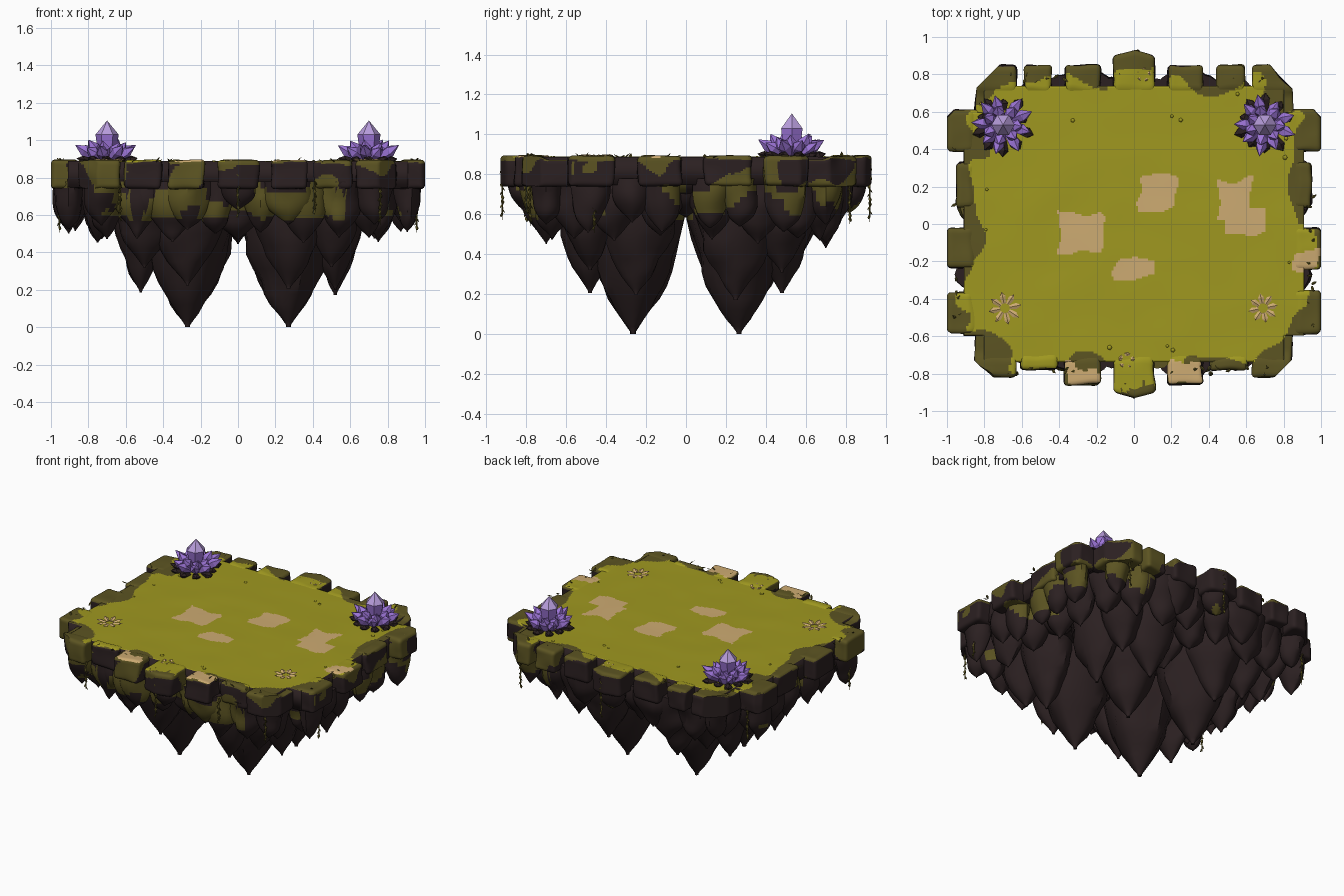
import bpy, bmesh, math, random
from mathutils import Vector, noise

if "Cube" in bpy.data.objects:
    bpy.data.objects.remove(bpy.data.objects["Cube"])

random.seed(4)


def material(name, hexcode):
    m = bpy.data.materials.new(name)
    c = [int(hexcode[i:i + 2], 16) / 255 for i in (0, 2, 4)]
    m.diffuse_color = [((v + .055) / 1.055) ** 2.4 if v > .04 else v / 12.92 for v in c] + [1]
    m.use_nodes = True
    m.node_tree.nodes["Principled BSDF"].inputs["Base Color"].default_value = m.diffuse_color
    return m


GRASS, MOSS, TAN, ROCK = range(4)
LAND = [material("grass", "9f9820"), material("moss", "5c5422"),
        material("bare earth", "cdab72"), material("dark rock", "2b2021")]
CRYSTAL = [material("crystal purple", "9c74d6"), material("crystal pale", "b89ddc")]


def finish(bm, name, mats, angle=None):
    me = bpy.data.meshes.new(name)
    bm.to_mesh(me)
    bm.free()
    ob = bpy.data.objects.new(name, me)
    bpy.context.collection.objects.link(ob)
    for m in mats:
        me.materials.append(m)
    if angle:
        bpy.ops.object.select_all(action='DESELECT')
        ob.select_set(True)
        bpy.context.view_layer.objects.active = ob
        bpy.ops.object.shade_smooth_by_angle(angle=math.radians(angle))
    return ob


def wob(x, y, z=0, s=5):
    return noise.noise(Vector((x * s + 3.3, y * s + 7.1, z * s + 1.7)))


# colour rules: bare earth patches (centre x, y, half sizes), then grass, moss towards the rim
PATCHES = [(-.29, -.04, .105, .1), (.14, .16, .1, .08), (.53, .13, .08, .1), (.6, .02, .1, .06),
           (.02, -.23, .11, .05), (-.28, -.81, .08, .05), (.28, -.79, .09, .06), (.92, -.19, .06, .04)]


def top_colour(x, y):
    for cx, cy, hx, hy in PATCHES:
        if max(abs(x - cx) - hx, abs(y - cy) - hy) + .05 * wob(x, y, 0, 9) < 0:
            return TAN
    reach = .85 + (.1 if x > 0 and y < 0 else 0)
    edge = max(abs(x) - reach, abs(y) - .75, (abs(x) + abs(y) - 1.4) * .7)
    if abs(x) < .14:
        edge -= .12
    return GRASS if edge + .13 * wob(x, y) < 0 else MOSS


def paint(bm):
    bm.normal_update()
    for f in bm.faces:
        c = f.calc_center_median()
        n = wob(c.x, c.y, c.z, 4)
        if f.normal.z > .6 and c.z > .84:
            f.material_index = top_colour(c.x, c.y)
        elif c.z > .873 - .03 * n:
            f.material_index = MOSS
        elif c.z > .73:
            limit = (.16 - .25 * max(0, abs(c.x) - .4)) if c.y < -.56 else .24
            f.material_index = MOSS if n > limit else ROCK
        elif c.y < -.66 and abs(c.x) < .66 and c.z > .58 + .08 * n:
            f.material_index = MOSS if n > -.15 else ROCK
        else:
            f.material_index = MOSS if c.z > .6 and n > .33 else ROCK


# ground slab: fine grid cut to the plan outline, then thickened
bm = bmesh.new()
bmesh.ops.create_grid(bm, x_segments=180, y_segments=150, size=1)
for v in bm.verts:
    v.co = (v.co.x * .975, v.co.y * .8125, .887 + .003 * wob(v.co.x, v.co.y, 0, 4))


def outside(f):
    x, y, _ = f.calc_center_median()
    return not ((abs(x) < .91 and abs(y) < .6) or (abs(x) < .8 and abs(y) < .74))


bmesh.ops.delete(bm, geom=[f for f in bm.faces if outside(f)], context='FACES')
paint(bm)
slab = finish(bm, "ground_slab", LAND, 40)
sol = slab.modifiers.new("thickness", 'SOLIDIFY')
sol.thickness, sol.offset, sol.material_offset_rim, sol.material_offset = .14, -1, 3, 3


# rim blocks: rounded boxes that dip under the grass on their inner side
def block(x0, x1, y0, y1, z0=.74, z1=.893, r=.022, peak=0, cut=1.57):
    bm = bmesh.new()
    bmesh.ops.create_cube(bm, size=2)
    bmesh.ops.subdivide_edges(bm, edges=bm.edges[:], cuts=15, use_grid_fill=True)
    mid = Vector(((x0 + x1) / 2, (y0 + y1) / 2, (z0 + z1) / 2))
    half = Vector(((x1 - x0) / 2, (y1 - y0) / 2, (z1 - z0) / 2))
    for v in bm.verts:
        p = Vector([a * b for a, b in zip(v.co, half)])
        core = Vector([max(-(h - r), min(h - r, a)) for a, h in zip(p, half)])
        p = core + (p - core).normalized() * r + mid
        if peak and abs(p.y) > .85:
            p.y += math.copysign(peak * (1 - abs(p.x) / .11), p.y)
        over = max(0, abs(p.x) + abs(p.y) - cut) / 2
        p.x -= math.copysign(over, p.x)
        p.y -= math.copysign(over, p.y)
        if p.z > .8:
            inner = min(.88 - abs(p.x), .73 - abs(p.y))
            p.z -= min(.02, max(0, inner * .4))
        d = .012 * wob(p.x, p.y, p.z, 8)
        v.co = p + Vector((d * (abs(p.x) < .95), d * (abs(p.y) < .88), d * .5))
    paint(bm)
    finish(bm, "rim_block", LAND, 45)


HALF_RIM = [(.82, 1, .39, .61), (.8, .95, .09, .33), (.82, 1, -.24, -.02), (.82, 1, -.59, -.36),
            (.63, .85, .56, .85), (.44, .59, .66, .85), (.18, .37, .66, .85),
            (.18, .37, -.86, -.64), (.41, .61, -.78, -.64), (.63, .85, -.82, -.56)]
for x0, x1, y0, y1 in HALF_RIM:
    block(x0, x1, y0, y1)
    block(-x1, -x0, y0, y1)
block(-.11, .11, .66, .9, peak=.03)
block(-.11, .11, -.9, -.66, peak=.03)


# hanging rock: teardrop spikes, deepest under the middle
def spike(x, y, rx, ry, tip, top=.78):
    bm = bmesh.new()
    rings, sides, turn = 13, 16, random.uniform(-.3, .3)
    power = 2.5 if tip < .35 else 3
    levels = []
    for i in range(rings):
        t = (i / (rings - 1)) ** 1.7
        rad = max(.05, 1 - (1 - t) ** power)
        row = []
        for k in range(sides):
            a = math.tau * k / sides
            q = rad * (1 + .05 * math.cos(4 * (a + turn)))
            px, py, pz = x + rx * q * math.cos(a), y + ry * q * math.sin(a), tip + (top - tip) * t
            d = .03 * wob(px, py, pz, 7) * min(1, rad * 2)
            row.append(bm.verts.new((px + d * math.cos(a), py + d * math.sin(a), pz)))
        levels.append(row)
    for a, b in zip(levels, levels[1:]):
        for k in range(sides):
            j = (k + 1) % sides
            bm.faces.new((a[k], a[j], b[j], b[k]))
    bm.faces.new(levels[0][::-1])
    bm.faces.new(levels[-1])
    paint(bm)
    finish(bm, "hanging_rock", LAND, 40)


QUARTER = [(.27, .265, .25, .25, 0), (.52, .25, .15, .2, .17), (.27, .48, .2, .17, .2), (.5, .48, .16, .16, .3),
           (0, .3, .1, .2, .43), (0, .55, .13, .14, .45), (.4, 0, .2, .12, .57), (.65, 0, .14, .12, .57),
           (.73, .13, .11, .12, .47), (.75, .36, .09, .13, .44), (.7, .56, .1, .11, .47),
           (.12, .67, .11, .1, .5), (.35, .7, .14, .09, .43), (.54, .67, .11, .1, .46),
           (.905, .49, .075, .1, .5), (.87, .27, .07, .09, .53), (.87, .12, .07, .1, .51),
           (.27, .75, .13, .08, .52), (0, .82, .09, .08, .6), (.52, .7, .12, .07, .54), (.73, .7, .09, .09, .52)]
for x, y, rx, ry, tip in QUARTER:
    for sx in ((1, -1) if x else (1,)):
        for sy in ((1, -1) if y else (1,)):
            spike(sx * x, sy * y, rx, ry, tip + (random.uniform(0, .03) if tip else 0))
spike(0, 0, .82, .68, .6)


# pointed prism used for crystals, shards, leaves and petals
def gem(bm, base, way, r, length, sides=6, shoulder=.65, flat=1, tip_mat=0, mat=0):
    q = Vector(way).to_track_quat('Z', 'Y')
    base = Vector(base)
    rows = []
    for s, z in ((.65, 0), (1, shoulder * length)):
        rows.append([bm.verts.new(base + q @ Vector((s * r * math.cos(math.tau * k / sides),
                    s * r * flat * math.sin(math.tau * k / sides), z))) for k in range(sides)])
    tip = bm.verts.new(base + q @ Vector((0, 0, length)))
    bm.faces.new(rows[0][::-1]).material_index = mat
    for k in range(sides):
        j = (k + 1) % sides
        bm.faces.new((rows[0][k], rows[0][j], rows[1][j], rows[1][k])).material_index = mat
        bm.faces.new((rows[1][k], rows[1][j], tip)).material_index = tip_mat


# crystal clusters with dark shards at the foot
for cx in (-.7, .7):
    cy = .53
    bm, rocks = bmesh.new(), bmesh.new()
    gem(bm, (cx, cy, .87), (0, 0, 1), .062, .235, 6, .68, tip_mat=1)
    for count, tilt, r, length, off in ((7, .6, .034, .14, .03), (9, 1.02, .032, .165, .025)):
        for k in range(count):
            a = math.tau * (k + .5 * (count == 9)) / count + random.uniform(-.1, .1)
            gem(bm, (cx + off * math.cos(a), cy + off * math.sin(a), .885),
                (math.cos(a) * math.sin(tilt), math.sin(a) * math.sin(tilt), math.cos(tilt)),
                r, length * random.uniform(.85, 1.05), 5)
    for k in range(10):
        a = math.tau * k / 10 + .3
        gem(rocks, (cx + .08 * math.cos(a), cy + .08 * math.sin(a), .885),
            (math.cos(a), math.sin(a), .2), .03, random.uniform(.06, .1), 5, flat=.7)
    finish(bm, "crystal_cluster", CRYSTAL)
    finish(rocks, "crystal_base_shards", [LAND[ROCK]])

# star shaped leaf rosettes
for x, y, n, size in ((-.69, -.45, 8, .09), (.69, -.45, 8, .08), (.05, .8, 5, .04), (-.04, -.73, 5, .045), (-.04, -.88, 4, .03)):
    bm = bmesh.new()
    for k in range(n):
        a = math.tau * k / n + .2
        gem(bm, (x + .025 * math.cos(a), y + .025 * math.sin(a), .889), (math.cos(a), math.sin(a), .12),
            .016, size - .025, 4, .6, .4)
    finish(bm, "leaf_rosette", [LAND[TAN]])

# hanging vines of small leaves
for x, y, z0, z1 in ((-.955, -.46, .76, .5), (.955, -.46, .76, .5), (0, -.92, .87, .57), (.02, .92, .86, .56),
                     (-.63, -.8, .76, .56), (.41, -.8, .78, .6), (.76, -.78, .78, .54), (-.9, .6, .78, .52), (.72, .82, .78, .55)):
    bm = bmesh.new()
    gem(bm, (x, y, z0), (0, 0, -1), .005, z0 - z1, 4, .8)
    for k in range(int((z0 - z1) / .022)):
        a = k * 2.4
        gem(bm, (x, y, z0 - k * .022), (math.cos(a), math.sin(a), -1.6), .009, .026, 4, .5, .4)
    finish(bm, "hanging_vine", [LAND[MOSS]])

# low grass sprigs along the rim and pebbles on the ground
sprigs, pebbles = bmesh.new(), bmesh.new()
for k in range(60):
    a = random.uniform(0, math.tau)
    x = max(-.95, min(.95, 1.25 * math.cos(a)))
    y = max(-.78, min(.78, 1.1 * math.sin(a)))
    if abs(x) + abs(y) < 1.5:
        gem(sprigs, (x, y, .885), (random.uniform(-1, 1), random.uniform(-1, 1), .35), .008, .035, 4, .5, .4)
for k in range(40):
    x, y = random.uniform(-.85, .85), random.uniform(-.7, .7)
    if abs(x) > .65 or abs(y) > .55:
        made = bmesh.ops.create_icosphere(pebbles, subdivisions=1, radius=random.uniform(.008, .016))
        for v in made['verts']:
            v.co = (v.co.x + x, v.co.y + y, v.co.z * .5 + .885)
finish(sprigs, "grass_sprigs", [LAND[MOSS]])
finish(pebbles, "pebbles", [LAND[GRASS]], 60)
